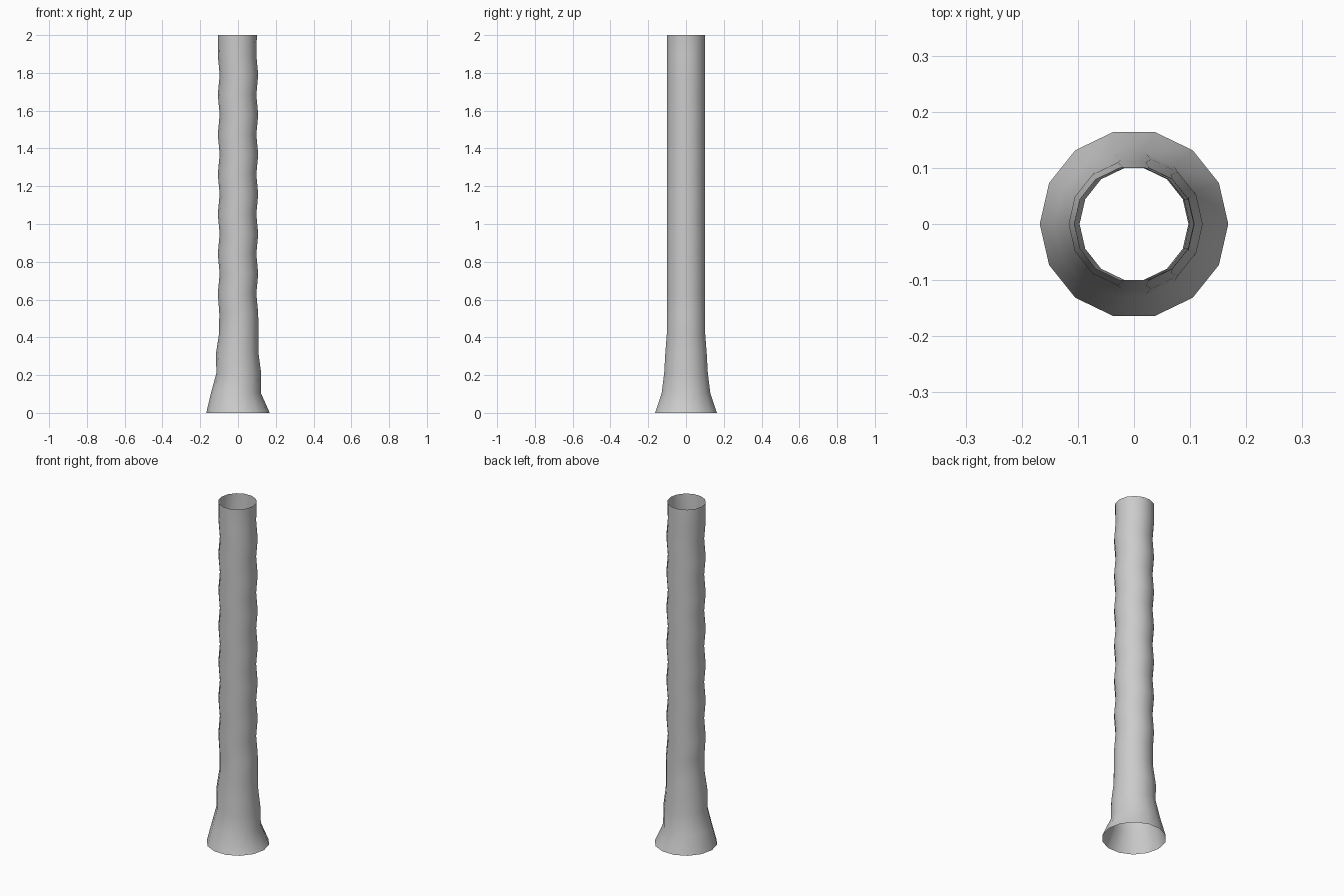
import bpy, bmesh, math

if "Cube" in bpy.data.objects:
    bpy.data.objects.remove(bpy.data.objects["Cube"])

SIDES, RINGS, HEIGHT = 14, 20, 2.0

# Flared base rings: (radius, sideways offset); above them the trunk zigzags
base = [(0.168, 0), (0.132, -0.011), (0.1185, 0.004), (0.1125, -0.004),
        (0.104, 0.004), (0.103, 0.004)]
rings = base + [(0.102, 0.005 if k % 2 else -0.005) for k in range(len(base), RINGS)]
rings[-1] = (0.103, -0.003)

# Open trunk tube, ring by ring
bm = bmesh.new()
loops = []
for k, (r, dx) in enumerate(rings):
    z = HEIGHT * k / (RINGS - 1)
    loops.append([bm.verts.new((dx + r * math.cos(math.tau * i / SIDES),
                                r * math.sin(math.tau * i / SIDES), z))
                  for i in range(SIDES)])
for lo, hi in zip(loops, loops[1:]):
    for i in range(SIDES):
        j = (i + 1) % SIDES
        bm.faces.new((lo[i], lo[j], hi[j], hi[i])).smooth = True

mesh = bpy.data.meshes.new("trunk")
bm.to_mesh(mesh)
bm.free()
trunk = bpy.data.objects.new("trunk", mesh)
bpy.context.collection.objects.link(trunk)
